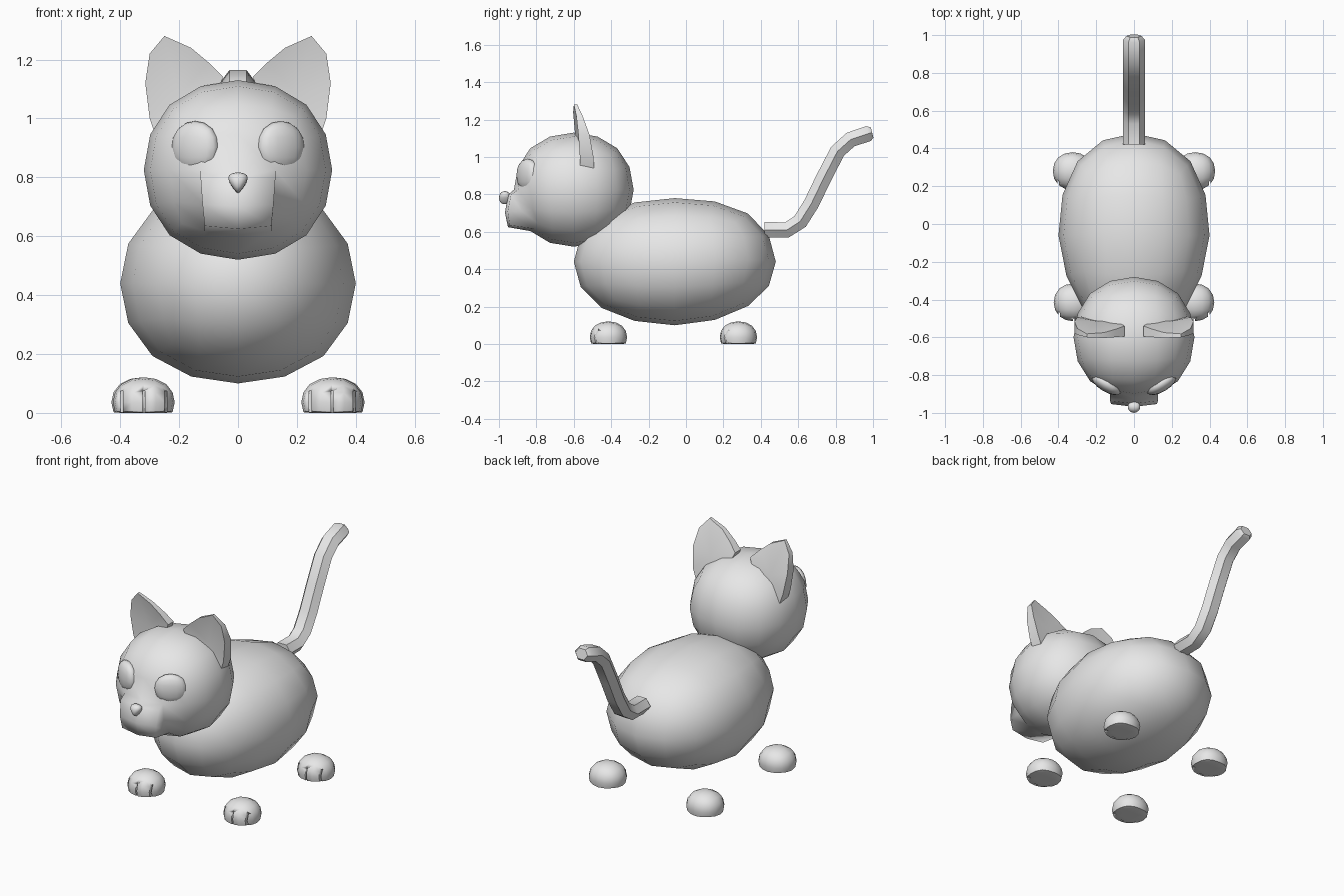
import bpy
import bmesh
import math
from mathutils import Matrix, Vector

if "Cube" in bpy.data.objects:
    bpy.data.objects.remove(bpy.data.objects["Cube"], do_unlink=True)

grey = bpy.data.materials.new("plain grey")
grey.use_nodes = True
grey.diffuse_color = (0.8, 0.8, 0.8, 1)
grey.node_tree.nodes["Principled BSDF"].inputs["Base Color"].default_value = (0.8, 0.8, 0.8, 1)


def add_object(name, bm, angle=180):
    """Turn a bmesh into a smooth-shaded object."""
    bmesh.ops.recalc_face_normals(bm, faces=bm.faces)
    mesh = bpy.data.meshes.new(name)
    bm.to_mesh(mesh)
    bm.free()
    mesh.materials.append(grey)
    for p in mesh.polygons:
        p.use_smooth = True
    if angle < 180:
        mesh.set_sharp_from_angle(angle=math.radians(angle))
    obj = bpy.data.objects.new(name, mesh)
    bpy.context.collection.objects.link(obj)
    return obj


def apply_modifiers(obj):
    """Replace the mesh with its modified result."""
    graph = bpy.context.evaluated_depsgraph_get()
    mesh = bpy.data.meshes.new_from_object(obj.evaluated_get(graph))
    obj.modifiers.clear()
    obj.data = mesh


def round_cube(levels=2):
    """Unit-radius ball made from a subdivided cube."""
    bm = bmesh.new()
    bmesh.ops.create_cube(bm, size=2)
    obj = add_object("helper", bm)
    mod = obj.modifiers.new("subdivide", 'SUBSURF')
    mod.levels = levels
    apply_modifiers(obj)
    bm = bmesh.new()
    bm.from_mesh(obj.data)
    bpy.data.objects.remove(obj, do_unlink=True)
    r = max(v.co.x for v in bm.verts)
    bmesh.ops.scale(bm, verts=bm.verts, vec=(1 / r,) * 3)
    return bm


def place(bm, centre, size, rot_z=0):
    m = Matrix.Translation(centre) @ Matrix.Rotation(rot_z, 4, 'Z') @ Matrix.Diagonal((*size, 1))
    bmesh.ops.transform(bm, matrix=m, verts=bm.verts)


# Body: long ball, narrower at the chest and raised at the rump
bm = round_cube()
for v in bm.verts:
    t = v.co.y
    v.co.x *= 1 + (0.1 * t if t < 0 else 0.04 * t)
    v.co.z += 0.12 * max(t, 0) ** 2 * (1 - t * t)
place(bm, (0, -0.06, 0.44), (0.4, 0.54, 0.34))
add_object("body", bm)

# Head: ball with the muzzle pulled out of its lower front
bm = round_cube()
place(bm, (0, -0.6, 0.825), (0.32, 0.32, 0.305))
front = []
for f in bm.faces:
    c = f.calc_center_median()
    if abs(c.x) < 0.12 and 0.58 < c.z < 0.82 and f.normal.y < -0.6:
        front.append(f)
result = bmesh.ops.extrude_face_region(bm, geom=front)
bmesh.ops.delete(bm, geom=front, context='FACES_ONLY')
for v in result["geom"]:
    if isinstance(v, bmesh.types.BMVert):
        v.co.z = 0.7 + (v.co.z - 0.7) * 0.78
        v.co.y = -0.968 + 2.2 * (v.co.z - 0.71) ** 2 + abs(v.co.x) * 0.12
add_object("head", bm)

# Nose: small rounded triangle
bm = round_cube()
for v in bm.verts:
    v.co.x *= 0.68 + 0.42 * v.co.z
place(bm, (0, -0.968, 0.782), (0.042, 0.032, 0.035))
add_object("nose", bm)

# Ear outline as (x, z), and the depth of its front and back
EAR = [(0.09, 1.05), (0.05, 1.14), (0.10, 1.19), (0.16, 1.24), (0.25, 1.28),
       (0.30, 1.22), (0.315, 1.12), (0.30, 1.0), (0.28, 0.94), (0.18, 0.94)]

for side, s in (("left", 1), ("right", -1)):
    # Eyes: flattened balls facing outward
    bm = round_cube()
    place(bm, (s * 0.145, -0.846, 0.902), (0.09, 0.042, 0.089), s * 0.55)
    add_object(side + "_eye", bm)

    # Ears: tapered plates with a hollowed front
    bm = bmesh.new()
    rims = []
    for back in (0, 1):
        rim = []
        for x, z in EAR:
            h = (1.28 - z) / 0.34
            outer = max(0, x - 0.2) * 0.15
            y = -0.607 + 0.03 * h + outer + back * (0.018 + 0.055 * min(1, h * 1.6))
            rim.append(bm.verts.new((s * x, y, z)))
        rims.append(rim)
    n = len(EAR)
    hollow = bm.verts.new((s * 0.2, -0.565, 1.08))
    ridge = bm.verts.new((s * 0.2, -0.515, 1.08))
    for i in range(n):
        j = (i + 1) % n
        bm.faces.new((rims[0][i], rims[0][j], hollow))
        bm.faces.new((rims[1][j], rims[1][i], ridge))
        bm.faces.new((rims[0][i], rims[1][i], rims[1][j], rims[0][j]))
    add_object(side + "_ear", bm, 35)

    # Paws: flat-bottomed domes with grooves between the toes
    for end, cx, cy in (("front", 0.32, -0.415), ("rear", 0.325, 0.28)):
        bm = round_cube()
        for v in bm.verts:
            v.co.z = max(v.co.z, -0.42)
        place(bm, (s * cx, cy, 0.036), (0.105, 0.1, 0.085))
        paw = add_object(f"{end}_{side}_paw", bm, 50)
        cut = bmesh.new()
        for dx, dy in ((-0.075, 0.035), (0, 0), (0.075, 0.035)):
            g = bmesh.ops.create_cube(cut, size=1)["verts"]
            m = Matrix.Translation((s * cx + dx, cy - 0.1 + dy, 0.03))
            m = m @ Matrix.Diagonal((0.008, 0.05, 0.09, 1))
            bmesh.ops.transform(cut, matrix=m, verts=g)
        cutter = add_object("toe_cutter", cut)
        mod = paw.modifiers.new("grooves", 'BOOLEAN')
        mod.operation = 'DIFFERENCE'
        mod.object = cutter
        mod.solver = 'EXACT'
        apply_modifiers(paw)
        bpy.data.objects.remove(cutter, do_unlink=True)

# Tail: six-sided tube swept along a curve in the centre plane
PATH = [Vector((0, y, z)) for y, z in (
    (0.42, 0.61), (0.54, 0.61), (0.61, 0.655), (0.67, 0.75), (0.735, 0.885),
    (0.81, 1.03), (0.88, 1.093), (0.975, 1.125), (0.995, 1.13))]
bm = bmesh.new()
rings = []
for i, p in enumerate(PATH):
    d = (PATH[min(i + 1, len(PATH) - 1)] - PATH[max(i - 1, 0)]).normalized()
    up = Vector((0, -d.z, d.y))
    k = 0.7 if i == len(PATH) - 1 else 1
    ring = []
    for a in range(6):
        ang = a * math.pi / 3
        off = Vector((0.058 * math.cos(ang), 0, 0)) + up * 0.048 * math.sin(ang)
        ring.append(bm.verts.new(p + off * k))
    rings.append(ring)
for r0, r1 in zip(rings, rings[1:]):
    for a in range(6):
        b = (a + 1) % 6
        bm.faces.new((r0[a], r0[b], r1[b], r1[a]))
bm.faces.new(rings[0])
bm.faces.new(rings[-1])
add_object("tail", bm, 40)
